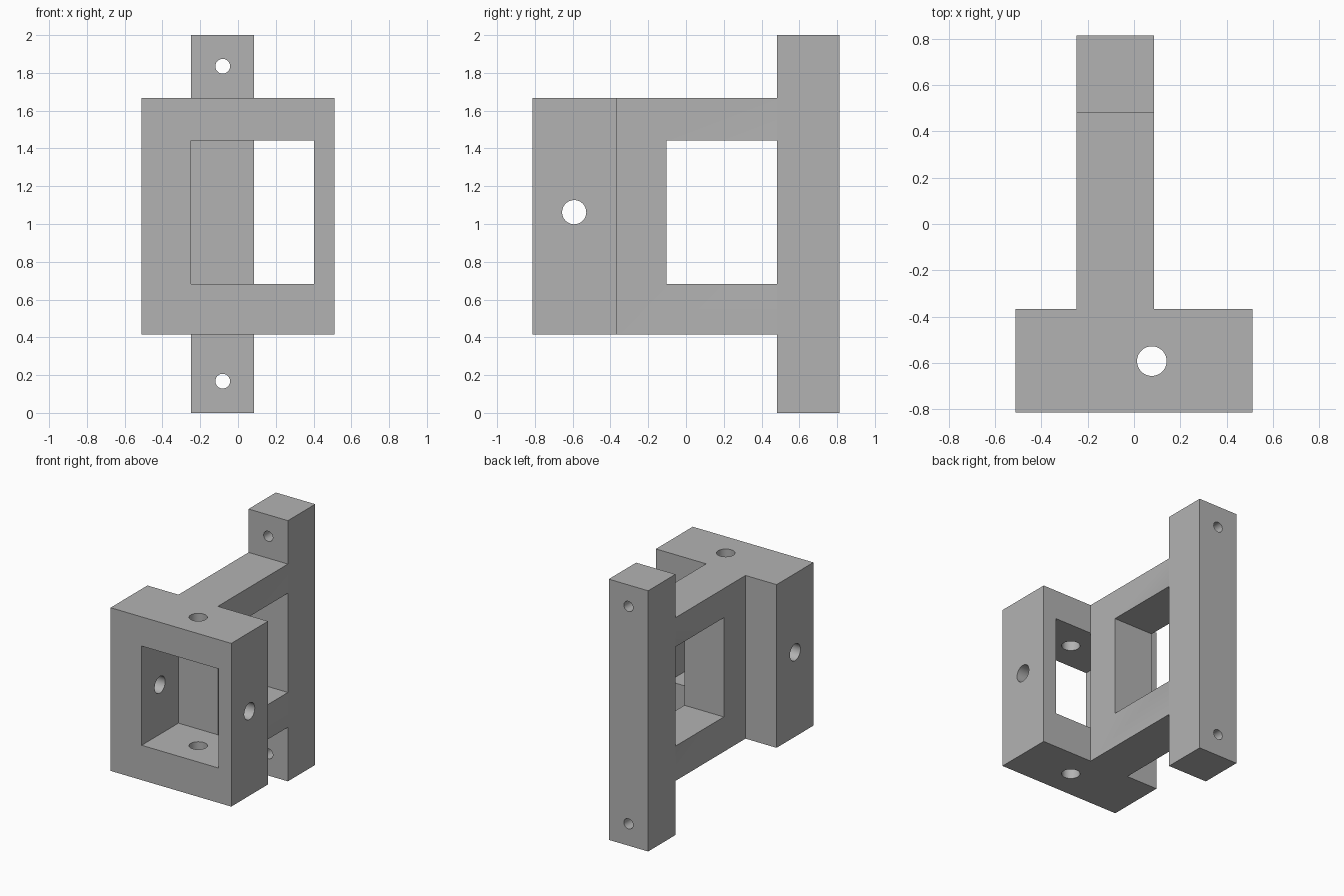
import bpy
import math
from mathutils import Vector

if "Cube" in bpy.data.objects:
    bpy.data.objects.remove(bpy.data.objects["Cube"], do_unlink=True)

grey = bpy.data.materials.new("plain grey")
grey.use_nodes = True
COLOUR = (0.45, 0.45, 0.45, 1)
grey.diffuse_color = COLOUR
grey.node_tree.nodes["Principled BSDF"].inputs["Base Color"].default_value = COLOUR


def box(name, x, y, z):
    """Box spanning the given (low, high) ranges."""
    bpy.ops.mesh.primitive_cube_add(size=1)
    obj = bpy.context.object
    obj.name = name
    low, high = (Vector(corner) for corner in zip(x, y, z))
    for v in obj.data.vertices:
        v.co = low + (v.co + Vector((0.5, 0.5, 0.5))) * (high - low)
    obj.data.materials.append(grey)
    return obj


def drill(name, centre, radius, length, axis):
    """Round cutter lying along one axis."""
    turn = {"x": (0, math.pi / 2, 0), "y": (math.pi / 2, 0, 0), "z": (0, 0, 0)}[axis]
    bpy.ops.mesh.primitive_cylinder_add(vertices=48, radius=radius, depth=length,
                                        location=centre, rotation=turn)
    obj = bpy.context.object
    obj.name = name
    obj.data.materials.append(grey)
    return obj


def combine(target, tool, operation):
    """Apply a boolean and discard the tool."""
    tool.hide_render = True
    mod = target.modifiers.new(operation, "BOOLEAN")
    mod.operation, mod.object, mod.solver = operation, tool, "EXACT"
    bpy.context.view_layer.objects.active = target
    bpy.ops.object.modifier_apply(modifier=mod.name)
    bpy.data.objects.remove(tool, do_unlink=True)


HEIGHT = (0.415, 1.667)      # housing and arm
WINDOW = (0.682, 1.443)      # both openings
WIDTH = (-0.248, 0.086)      # arm and post
MID = sum(WINDOW) / 2

# Front housing: open frame with cross-drilled walls
bracket = box("mounting_bracket", (-0.512, 0.512), (-0.813, -0.367), HEIGHT)
combine(bracket, box("housing_window", (WIDTH[0], 0.402), (-1, 0), WINDOW), "DIFFERENCE")
combine(bracket, drill("vertical_hole", (0.077, -0.592, MID), 0.064, 2, "z"), "DIFFERENCE")
combine(bracket, drill("side_hole", (0, -0.592, MID), 0.064, 2, "x"), "DIFFERENCE")

# Arm with its square opening, joined to the rear post
arm = box("arm", WIDTH, (-0.368, 0.6), HEIGHT)
combine(arm, box("rear_post", WIDTH, (0.482, 0.813), (0, 2)), "UNION")
combine(arm, box("arm_window", (-1, 1), (-0.104, 0.482), WINDOW), "DIFFERENCE")

# Screw holes at both ends of the post
for z in (0.168, 1.835):
    combine(arm, drill("screw_hole", (sum(WIDTH) / 2, 0.65, z), 0.039, 1, "y"), "DIFFERENCE")

combine(bracket, arm, "UNION")

# One shared grey, smooth bores with sharp edges
bracket.data.materials.clear()
bracket.data.materials.append(grey)
bpy.ops.object.select_all(action="DESELECT")
bracket.select_set(True)
bpy.context.view_layer.objects.active = bracket
bpy.ops.object.shade_smooth_by_angle(angle=math.radians(30))
